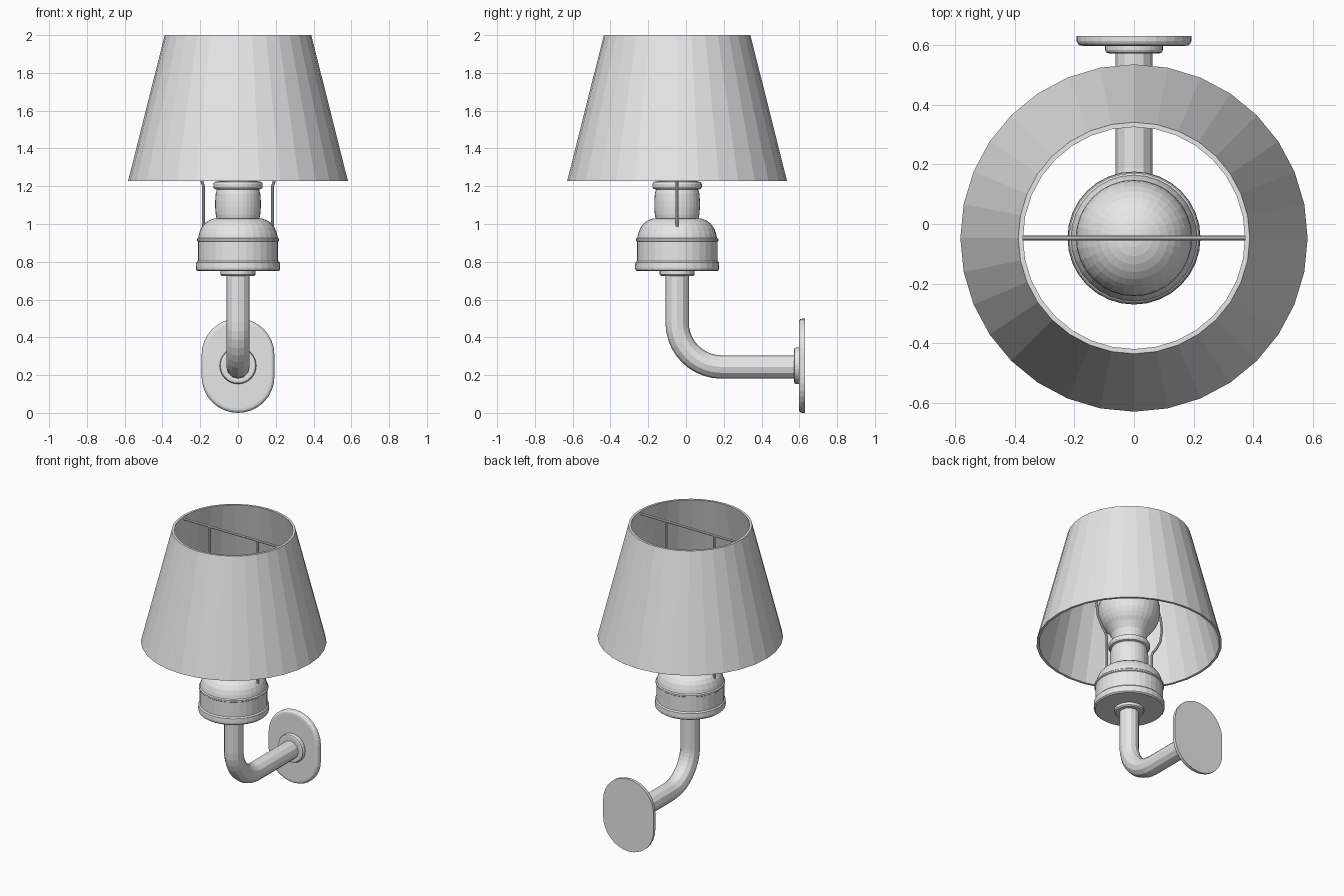
import bpy, bmesh, math
from mathutils import Matrix, Vector

if "Cube" in bpy.data.objects:
    bpy.data.objects.remove(bpy.data.objects["Cube"])

AXIS_Y = -0.047          # vertical axis of the lamp

grey = bpy.data.materials.new("plain grey")
grey.diffuse_color = (0.8, 0.8, 0.8, 1)
grey.use_nodes = True
grey.node_tree.nodes["Principled BSDF"].inputs["Base Color"].default_value = grey.diffuse_color


def finish(name, bm):
    bmesh.ops.remove_doubles(bm, verts=bm.verts, dist=1e-5)
    bmesh.ops.recalc_face_normals(bm, faces=bm.faces)
    mesh = bpy.data.meshes.new(name)
    bm.to_mesh(mesh)
    bm.free()
    mesh.materials.append(grey)
    ob = bpy.data.objects.new(name, mesh)
    bpy.context.collection.objects.link(ob)
    return ob


def skin(name, rings, closed=False, caps=False):
    """Join equal-length rings of points with quads."""
    bm = bmesh.new()
    vs = [[bm.verts.new(p) for p in ring] for ring in rings]
    pairs = list(zip(vs, vs[1:])) + ([(vs[-1], vs[0])] if closed else [])
    for a, b in pairs:
        n = len(a)
        for i in range(n):
            j = (i + 1) % n
            bm.faces.new((a[i], a[j], b[j], b[i]))
    if caps:
        bm.faces.new(vs[0])
        bm.faces.new(vs[-1])
    return finish(name, bm)


def lathe(name, profile, sides=32, closed=False, matrix=None):
    m = matrix or Matrix.Translation((0, AXIS_Y, 0))
    rings = [[m @ Vector((r * math.cos(2 * math.pi * i / sides),
                          r * math.sin(2 * math.pi * i / sides), z))
              for i in range(sides)] for r, z in profile]
    return skin(name, rings, closed, caps=not closed)


def tube(name, path, radius, side, sides=12):
    """Sweep a circle along a planar path; side = normal of that plane."""
    path = [Vector(p) for p in path]
    side = Vector(side)
    rings = []
    for i, p in enumerate(path):
        t = (path[min(i + 1, len(path) - 1)] - path[max(i - 1, 0)]).normalized()
        up = t.cross(side)
        rings.append([p + radius * (math.cos(a) * side + math.sin(a) * up)
                      for a in (2 * math.pi * k / sides for k in range(sides))])
    return skin(name, rings, caps=True)


# Lampshade: thin open cone
lathe("lampshade", [(0.582, 1.228), (0.388, 2.0), (0.372, 2.0), (0.566, 1.228)], closed=True)

# Lamp body, neck and small collar below
lathe("lamp_body", [
    (0.213, 0.75), (0.221, 0.757), (0.223, 0.77), (0.221, 0.797), (0.213, 0.805),
    (0.213, 0.907), (0.218, 0.911), (0.218, 0.921), (0.211, 0.927), (0.206, 0.95),
    (0.195, 0.979), (0.178, 1.002), (0.155, 1.019), (0.125, 1.03)])
lathe("socket_neck", [
    (0.112, 1.025), (0.118, 1.05), (0.121, 1.09), (0.121, 1.12), (0.118, 1.16), (0.112, 1.182),
    (0.125, 1.186), (0.131, 1.195), (0.131, 1.212), (0.125, 1.222), (0.112, 1.226)])
lathe("lower_collar", [(0.085, 0.725), (0.092, 0.732), (0.092, 0.752)])

# Bulb: flared throat blending into a sphere
ball = [(0.195 * math.cos(math.radians(a)), 1.46 + 0.195 * math.sin(math.radians(a)))
        for a in range(-45, 90, 9)]
lathe("bulb", [(0.105, 1.22), (0.102, 1.245), (0.113, 1.285)] + ball + [(0.008, 1.655)])

# Harp wires, mirrored left and right, plus the top crossbar
harp = [(0.183, 0.98), (0.183, 1.2), (0.192, 1.23), (0.225, 1.275), (0.255, 1.335), (0.268, 1.42),
        (0.258, 1.5), (0.23, 1.57), (0.195, 1.62), (0.183, 1.66), (0.183, 1.975)]
for s, label in ((-1, "left"), (1, "right")):
    tube("harp_wire_" + label, [(s * x, AXIS_Y, z) for x, z in harp], 0.008, (0, 1, 0), 8)
tube("harp_crossbar", [(-0.38, AXIS_Y, 1.975), (0.38, AXIS_Y, 1.975)], 0.008, (0, 1, 0), 8)

# Bent arm from the body to the wall plate
R, ZA = 0.235, 0.243
bend = [(0, AXIS_Y + R - R * math.cos(a), ZA + R - R * math.sin(a))
        for a in (math.pi / 2 * k / 10 for k in range(11))]
tube("arm", [(0, AXIS_Y, 0.74)] + bend + [(0, 0.6, ZA)], 0.062, (1, 0, 0))

# Collar where the arm meets the plate (lathe axis pointing to -y)
to_wall = Matrix.Translation((0, 0.6, 0.25)) @ Matrix.Rotation(math.pi / 2, 4, 'X')
lathe("plate_collar", [(0.097, -0.005), (0.097, 0.017), (0.093, 0.025), (0.085, 0.028)],
      matrix=to_wall)


# Wall plate: stadium outline with a rounded front edge and flat back
def stadium(inset, y):
    r = 0.193 - inset
    pts = []
    for centre, start in ((0.307, 0), (0.193, math.pi)):
        for k in range(17):
            a = start + math.pi * k / 16
            pts.append((r * math.cos(a), y, centre + r * math.sin(a)))
    return pts


skin("wall_plate", [stadium(0, 0.63), stadium(0, 0.614), stadium(0.004, 0.605),
                    stadium(0.011, 0.599), stadium(0.022, 0.597)], caps=True)
